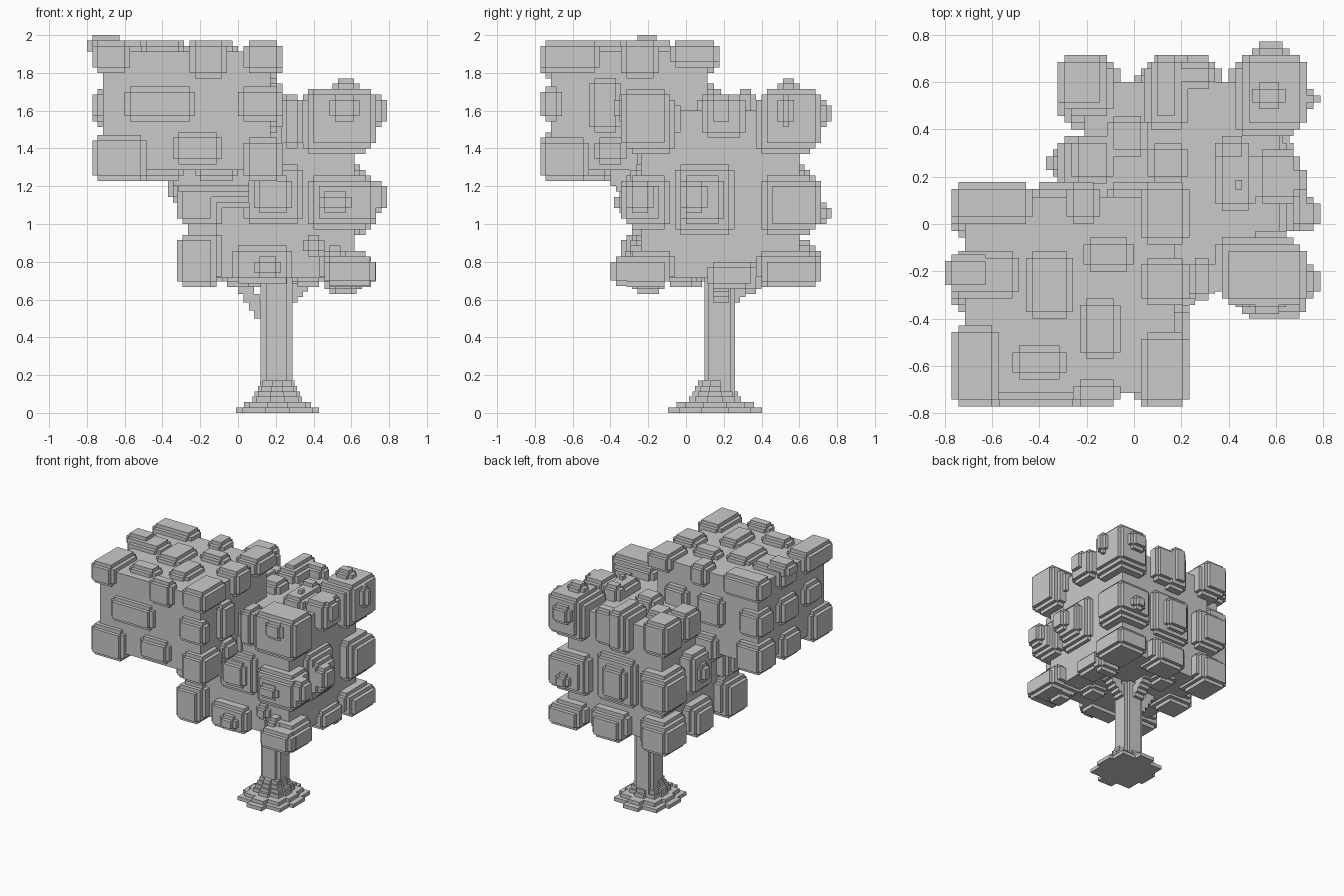
import bpy, bmesh
from mathutils import Matrix, Vector

default = bpy.data.objects.get("Cube")
if default:
    bpy.data.objects.remove(default, do_unlink=True)

VOXEL = 1 / 35
# side word -> (axis, is the high end); east is +x, west is -x
SIDES = {"west": (0, 0), "east": (0, 1), "front": (1, 0),
         "back": (1, 1), "bottom": (2, 0), "top": (2, 1)}

grey = bpy.data.materials.new("plain grey")
grey.use_nodes = True
GREY = (0.59, 0.59, 0.59, 1)
grey.diffuse_color = GREY
grey.node_tree.nodes["Principled BSDF"].inputs["Base Color"].default_value = GREY


def box(bm, low, high):
    """Add a box between two corners given in voxel units."""
    low, high = Vector(low) * VOXEL, Vector(high) * VOXEL
    matrix = Matrix.Translation((low + high) / 2) @ Matrix.Diagonal((*(high - low), 1))
    bmesh.ops.create_cube(bm, size=1, matrix=matrix)


def chipped_box(bm, low, high, chip=1):
    """A box whose edges are notched in by one step."""
    for axis in range(3):
        inset = Vector([0 if k == axis else chip for k in range(3)])
        box(bm, Vector(low) + inset, Vector(high) - inset)


def finish(bm, name):
    mesh = bpy.data.meshes.new(name)
    bm.to_mesh(mesh)
    bm.free()
    mesh.materials.append(grey)
    bpy.context.collection.objects.link(bpy.data.objects.new(name, mesh))


class Canopy:
    """A leafy block with raised pads on its faces, edges and corners."""

    def __init__(self, low, high, reach_low, reach_high, skirt):
        self.bm = bmesh.new()
        self.ends = (low, high)
        self.reach = (reach_low, reach_high)
        self.skirt = skirt
        box(self.bm, low, high)

    def pad(self, sides, *numbers, out=None):
        # a named side takes its inner limit (none on a lone face), a free axis takes a span
        words = sides.split()
        named = dict(SIDES[w] for w in words)
        skirt = self.skirt if len(words) > 1 and not out else 0
        # each skirt step is wider and flatter than the one before
        for step in range(skirt + 1):
            values = iter(numbers)
            low, high = [0] * 3, [0] * 3
            for axis in range(3):
                if axis not in named:
                    low[axis], high[axis] = next(values) - step, next(values) + step
                    continue
                end = named[axis]
                sign = 1 if end else -1
                face = self.ends[end][axis]
                outer = face + sign * ((out or self.reach[end][axis]) - step)
                inner = face - sign * 3 if len(words) == 1 else next(values) - sign * step
                low[axis], high[axis] = sorted((inner, outer))
            chipped_box(self.bm, low, high)


# Upper canopy block
upper = Canopy((-25, -25, 45), (6, 4, 67), (2, 2, 2), (2.2, 2.2, 2), skirt=0)
# front face
upper.pad("front", -21, -8, 54, 60.5)
upper.pad("front", -12, -3, 46, 52)
upper.pad("front east", 0, -23, 54, 60.5)
upper.pad("front top", -9, -2, -23, 62)
# front corners
upper.pad("front west bottom", -17, -18, 51.5)
upper.pad("front east bottom", 1, -18, 51)
upper.pad("front east top", 1, -16, 63)
upper.pad("front west top", -20, -15, 63)
# east face
upper.pad("east", -18, -12, 52, 62)
upper.pad("east", -17, -11, 46, 51)
upper.pad("east top", 1, -12, -5, 62)
upper.pad("east back top", 1, -3, 64)
upper.pad("east bottom", 1, -9, -2, 51)
# west face
upper.pad("west", -12, -4, 53, 60)
upper.pad("west", -22, -15, 54, 60)
upper.pad("west top", -17, -11, -4, 63)
upper.pad("west top", -21, -10, -4.5, 66, out=3)
upper.pad("west bottom", -18, -13, -5, 50)
# back face
upper.pad("back west top", -15, 0, 63)
upper.pad("back west", -20, -1, 53, 60)
upper.pad("back west bottom", -19, -2, 51)
upper.pad("back top", -10, -5, 0, 63)
upper.pad("back", -15, -7, 53, 61)
upper.pad("back", -4, 3, 54, 61)
upper.pad("back bottom", -13, -6, 0, 50)
# top face
upper.pad("top", -16, -9, -14, -4)
upper.pad("top", -7.5, 0, -7, -2)
upper.pad("top", -8, -2, -20, -11)
upper.pad("top", -18, -10, -23, -18)
# underside
upper.pad("bottom", -18, -10, -20, -12)
upper.pad("bottom", -8, 0, -22, -14)
upper.pad("bottom", -20, -13, -8, 0)
finish(upper.bm, "upper_canopy")

# Lower canopy block
lower = Canopy((-7.3, -8.3, 25), (21.6, 21, 56), (4, 3.7, 1.7), (4, 4, 4), skirt=1)
# top face and top edges
lower.pad("back west top", -4, 17, 51)
lower.pad("back top", 2.5, 7, 15, 49)
lower.pad("back top", 3, 12, 20, 49, out=3)
lower.pad("back east top", 16, 14, 49)
lower.pad("top", 17.5, 22.5, 17, 21, out=6)
lower.pad("top", 12, 18, 2, 11, out=3)
lower.pad("top", 14, 17, 4, 7.5)
lower.pad("top", 12, 17, 9, 13)
lower.pad("top", 2, 8, 6, 12, out=3)
lower.pad("top", -4, 2, 10, 16, out=2)
lower.pad("east top", 18, 3, 11, 51, out=3)
lower.pad("east top", 17, -5, -1, 51, out=2)
lower.pad("front east top", 13, -3, 49)
lower.pad("front top", 8, 12, -5, 49, out=3)
lower.pad("west top", -3, 6, 13, 50, out=2)
# front face
lower.pad("front", 1, 12, 35, 46, out=2)
lower.pad("front", 3, 10, 37, 44)
lower.pad("front", -1, 10, 24, 31, out=3)
lower.pad("front", 3, 8, 25, 29, out=5)
lower.pad("front", 12, 16, 29, 33, out=2)
lower.pad("front", 16, 20, 27, 31, out=3)
lower.pad("front", 17, 22.5, 54, 59, out=5)
lower.pad("front", 15, 21, 37, 41, out=5)
lower.pad("front west bottom", -4, -3, 33)
lower.pad("front west", -4, -4, 35, 44)
lower.pad("front east", 14, -4, 35, 43)
lower.pad("front east bottom", 16, -3, 29)
lower.pad("front", 16, 25.5, 23.5, 29, out=5.7)
# east face
lower.pad("east", -2, 9, 33, 46, out=2)
lower.pad("east", -1, 7, 35, 44)
lower.pad("east", -1, 4, 37, 43, out=6)
lower.pad("east", -11, -6, 37, 43, out=6)
lower.pad("east", 17, 20, 53, 59, out=6)
lower.pad("east", 4, 9, 53, 59, out=4)
lower.pad("east bottom", 17, 4, 13, 28, out=2)
# back face
lower.pad("back", 0, 12, 33, 46, out=2)
lower.pad("back", 2, 9, 35, 44)
lower.pad("back", 17.5, 23, 53, 58, out=6)
lower.pad("back", 18, 22, 35, 39, out=6)
lower.pad("back east", 15, 15, 34, 43)
lower.pad("back east bottom", 16, 14, 29)
lower.pad("back west", -3, 15, 35, 44)
lower.pad("back west bottom", -3, 15, 31)
lower.pad("back bottom", 3, 12, 17, 30)
# west face
lower.pad("west", 4, 13, 36, 47)
lower.pad("west", 7, 11, 39, 44, out=5.7)
lower.pad("west bottom", -3, 3, 11, 31)
# underside
lower.pad("bottom", 16, 23, 10, 14, out=3)
lower.pad("bottom", 17, 22, -10, -4, out=3)
lower.pad("bottom", 0, 6, 11, 18)
lower.pad("bottom", 10, 16, -4, 2)
lower.pad("bottom", -3, 3, -3, 4)
finish(lower.bm, "lower_canopy")

# Trunk with notched corners
bm = bmesh.new()
box(bm, (4.2, 4.2, 0), (10.1, 8.2, 27))
box(bm, (5.2, 3.4, 0), (9.1, 9.1, 27))
finish(bm, "trunk")

# Stepped root flare: shrinking lobed layers
bm = bmesh.new()
for level, (rx, ry) in enumerate([(7.7, 8.7), (6.2, 7.2), (4.6, 4.8), (4.2, 4.2), (3.6, 3.7), (3.2, 3.2)]):
    for fx, fy in ((1, 0.3), (0.85, 0.76), (0.3, 1)):
        box(bm, (7.3 - rx * fx, 5.4 - ry * fy, 0), (7.3 + rx * fx, 5.4 + ry * fy, level + 1))
finish(bm, "root_flare")

# Stair-like branches under the canopy
bm = bmesh.new()
for step in range(5):
    x, z = 4 - step, 17.5 + step * 1.5
    box(bm, (x - 1, 5, z), (x + 1, 7, z + 3))
    box(bm, (9 + step, 5, 20.5 + step), (11 + step, 8, 23 + step))
    box(bm, (5, 8 + step, 20.5 + step), (8, 10 + step, 23 + step))
finish(bm, "trunk_branches")

# Stepped bridge joining the two canopy blocks
bm = bmesh.new()
for step in range(5):
    box(bm, (-8 - step, -10 - step, 38 + step), (2, -4, 46))
finish(bm, "canopy_bridge")
